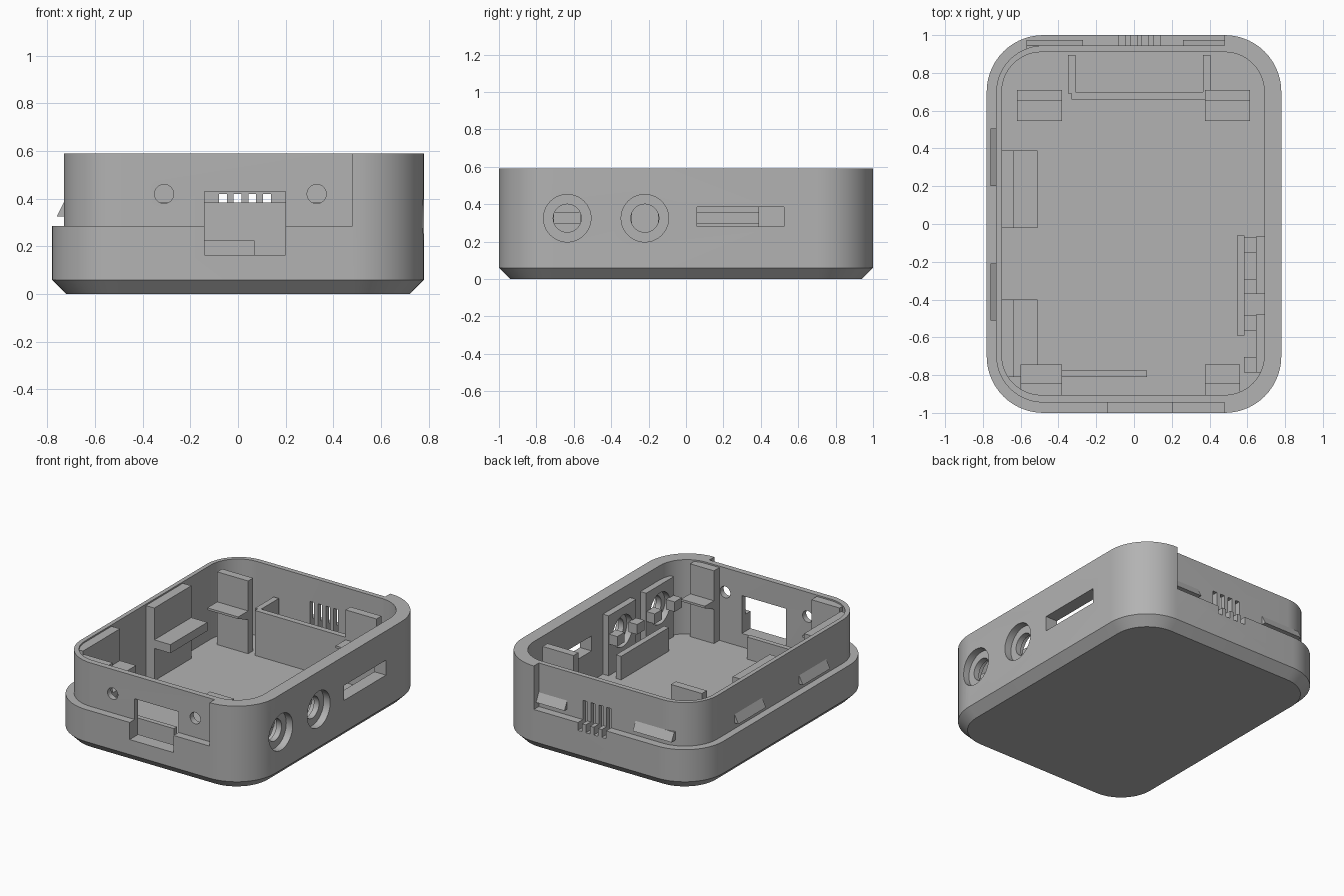
import bpy, bmesh, math
from mathutils import Vector

if "Cube" in bpy.data.objects:
    bpy.data.objects.remove(bpy.data.objects["Cube"], do_unlink=True)

grey = bpy.data.materials.new("plain grey")
grey.use_nodes = True
tone = (0.45, 0.45, 0.45, 1)
grey.diffuse_color = tone
grey.node_tree.nodes["Principled BSDF"].inputs["Base Color"].default_value = tone

FLOOR, LEDGE, TOP = 0.07, 0.285, 0.59


def finish(name, bm):
    bmesh.ops.recalc_face_normals(bm, faces=bm.faces)
    mesh = bpy.data.meshes.new(name)
    bm.to_mesh(mesh)
    bm.free()
    mesh.materials.append(grey)
    obj = bpy.data.objects.new(name, mesh)
    bpy.context.collection.objects.link(obj)
    return obj


def loft(name, rings):
    """Closed solid through rings with equal point counts."""
    bm = bmesh.new()
    loops = [[bm.verts.new(p) for p in ring] for ring in rings]
    for a, b in zip(loops, loops[1:]):
        for i in range(len(a)):
            j = (i + 1) % len(a)
            bm.faces.new((a[i], a[j], b[j], b[i]))
    bm.faces.new(loops[0])
    bm.faces.new(loops[-1])
    return finish(name, bm)


def box(name, x0, x1, y0, y1, z0, z1):
    return loft(name, [[(x0, y0, z), (x1, y0, z), (x1, y1, z), (x0, y1, z)] for z in (z0, z1)])


def rounded(name, x0, x1, y0, y1, r, levels, steps=14):
    """Rounded rectangle stacked through (height, inset) levels."""
    rings = []
    for z, inset in levels:
        ring = []
        corners = [(x1 - r, y1 - r), (x0 + r, y1 - r), (x0 + r, y0 + r), (x1 - r, y0 + r)]
        for q, (cx, cy) in enumerate(corners):
            for k in range(steps + 1):
                a = math.pi / 2 * (q + k / steps)
                ring.append((cx + (r - inset) * math.cos(a), cy + (r - inset) * math.sin(a), z))
        rings.append(ring)
    return loft(name, rings)


def rod(name, start, end, radius, sides=40):
    start, end = Vector(start), Vector(end)
    turn = (end - start).to_track_quat('Z', 'Y')
    circle = [turn @ Vector((radius * math.cos(t), radius * math.sin(t), 0))
              for t in (2 * math.pi * i / sides for i in range(sides))]
    return loft(name, [[c + p for c in circle] for p in (start, end)])


def cut(obj, *cutters):
    for cutter in cutters:
        mod = obj.modifiers.new("cut", 'BOOLEAN')
        mod.operation, mod.solver, mod.object = 'DIFFERENCE', 'EXACT', cutter
        bpy.context.view_layer.objects.active = obj
        bpy.ops.object.modifier_apply(modifier=mod.name)
        bpy.data.objects.remove(cutter, do_unlink=True)


def smooth(obj):
    bpy.ops.object.select_all(action='DESELECT')
    obj.select_set(True)
    bpy.context.view_layer.objects.active = obj
    bpy.ops.object.shade_smooth_by_angle(angle=math.radians(30))


# Case shell: chamfered base, hollow inside, stepped-in lip on three sides
shell = rounded("case_shell", -0.78, 0.78, -1, 1, 0.3, [(0, 0.06), (0.06, 0), (TOP, 0)])
step = box("step_cutter", -1.2, 0.48, -1.2, 1.2, LEDGE, 0.8)
cut(step, rounded("lip_cutter", -0.73, 1.6, -0.945, 0.945, 0.25, [(0.1, 0), (0.9, 0)]))
cut(shell, step,
    rounded("cavity_cutter", -0.7, 0.69, -0.905, 0.91, 0.21, [(FLOOR, 0), (0.9, 0)]))

# Front window and screw holes
cut(shell, box("window_cutter", -0.14, 0.2, -1.2, -0.85, 0.165, 0.43))
for x in (-0.31, 0.33):
    cut(shell, rod("screw_cutter", (x, -1.2, 0.42), (x, -0.86, 0.42), 0.04))

# Back vents
for i in range(4):
    x = -0.08 + i * 0.0617
    cut(shell, box("vent_cutter", x, x + 0.033, 0.86, 1.2, 0.23, 0.42))

# Side slot and stepped jack holes
JACKS, JACK_Z = (-0.635, -0.22), 0.325
cut(shell, box("slot_cutter", 0.6, 1, 0.06, 0.525, 0.28, 0.385))
for y in JACKS:
    cut(shell, rod("jack_recess_cutter", (0.73, y, JACK_Z), (1, y, JACK_Z), 0.127),
        rod("jack_cutter", (0.6, y, JACK_Z), (1, y, JACK_Z), 0.075))
smooth(shell)

# Jack brackets with small side prongs
for i, y in enumerate(JACKS):
    bracket = box(f"jack_bracket_{i + 1}", 0.645, 0.692, y - 0.15, y + 0.155, FLOOR - 0.01, 0.49)
    cut(bracket, rod("bracket_cutter", (0.6, y, JACK_Z), (0.8, y, JACK_Z), 0.11))
    smooth(bracket)
    for side in (-1, 1):
        mid = y + 0.11 * side
        box(f"jack_prong_{i + 1}", 0.582, 0.65, mid - 0.04, mid + 0.04, 0.29, 0.36)
box("jack_partition", 0.545, 0.585, -0.59, -0.06, FLOOR - 0.01, 0.235)

# Snap ridges on the outside of the lip
RIDGE = [(-0.02, 0.325), (0.03, 0.325), (0, 0.385), (-0.02, 0.385)]
for y0, y1 in ((0.2, 0.505), (-0.51, -0.21)):
    loft("left_snap_ridge", [[(-0.73 - d, y, z) for d, z in RIDGE] for y in (y0, y1)])
for x0, x1 in ((-0.57, -0.27), (0.26, 0.48)):
    loft("back_snap_ridge", [[(x, 0.945 + d, z) for d, z in RIDGE] for x in (x0, x1)])

# Tall plates with shelves on the left wall
for y0, y1 in ((-0.02, 0.39), (-0.81, -0.4)):
    box("left_plate", -0.7, -0.635, y0, y1, FLOOR - 0.01, 0.58)
    box("left_shelf", -0.64, -0.51, y0, y1, 0.297, 0.357)


# Corner posts, each with a wedge-shaped rest facing the middle
def post(name, x0, x1, back, face, tip):
    box(name, x0, x1, min(back, face), max(back, face), FLOOR - 0.01, 0.58)
    wedge = [(face, 0.37), (tip, 0.37), (tip, 0.355), (face, 0.31)]
    loft(name + "_rest", [[(x, y, z) for y, z in wedge] for x in (x0, x1)])


post("back_right_post", -0.62, -0.38, 0.71, 0.655, 0.545)
post("back_left_post", 0.375, 0.615, 0.71, 0.655, 0.545)
post("front_right_post", -0.6, -0.38, -0.91, -0.845, -0.745)
post("front_left_post", 0.375, 0.56, -0.91, -0.845, -0.745)

# Low dividers along the back and front
box("back_divider", -0.33, 0.38, 0.66, 0.7, FLOOR - 0.01, 0.385)
for x in (-0.33, 0.385):
    box("back_divider_arm", x - 0.02, x + 0.02, 0.69, 0.895, FLOOR - 0.01, 0.385)
box("front_divider", -0.38, 0.07, -0.81, -0.775, FLOOR - 0.01, 0.225)
